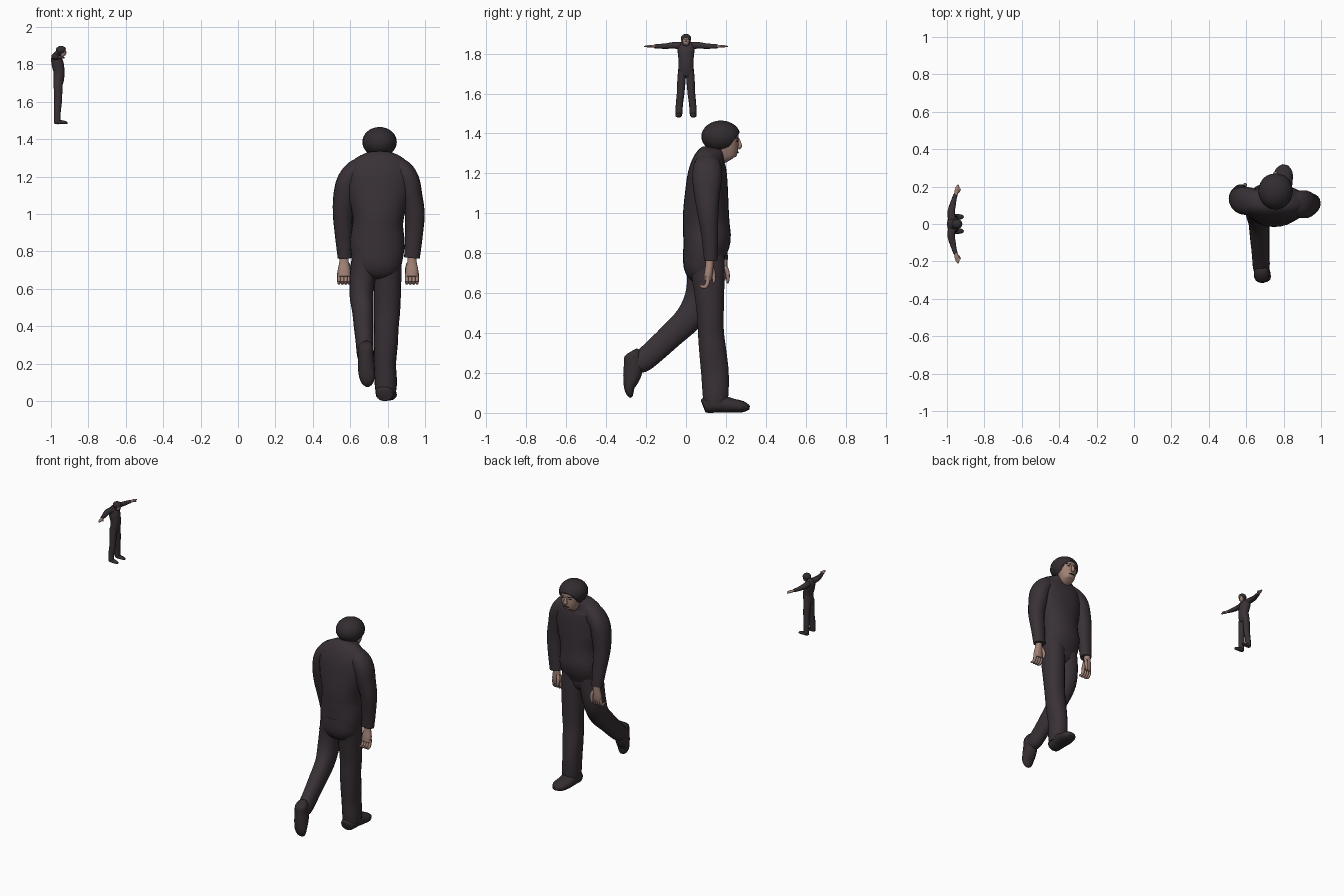
import bpy, bmesh, math
from mathutils import Vector, Matrix


def material(name, rgb):
    m = bpy.data.materials.new(name)
    m.diffuse_color = (*rgb, 1)
    return m


CLOTH = material("dark cloth", (0.040, 0.030, 0.036))
CAP = material("dark cap", (0.032, 0.025, 0.029))
SHOE = material("dark shoe", (0.034, 0.026, 0.030))
SKIN = material("skin", (0.36, 0.225, 0.185))
ID = Matrix.Identity(4)


def finish(name, bm, mat, M=ID):
    bmesh.ops.recalc_face_normals(bm, faces=bm.faces[:])
    bm.transform(M)
    me = bpy.data.meshes.new(name)
    bm.to_mesh(me)
    bm.free()
    me.materials.append(mat)
    for p in me.polygons:
        p.use_smooth = True
    me.set_sharp_from_angle(angle=math.radians(50))
    ob = bpy.data.objects.new(name, me)
    bpy.context.collection.objects.link(ob)
    return ob


def spline(rings, sub):
    """Catmull-Rom interpolation of (x, y, z, ra, rb) rings."""
    r = [Vector(p) for p in rings]
    out = []
    for i in range(len(r) - 1):
        a, b, c, d = r[max(i - 1, 0)], r[i], r[i + 1], r[min(i + 2, len(r) - 1)]
        for k in range(sub):
            t = k / sub
            out.append(0.5 * (2 * b + (c - a) * t + (2 * a - 5 * b + 4 * c - d) * t * t
                              + (3 * b - a - 3 * c + d) * t ** 3))
    return out + [r[-1]]


def tube(name, mat, rings, side=(1, 0, 0), M=ID, seg=18, sub=3, power=2.2):
    """Loft of rounded sections along a path; ra lies along side."""
    rs = spline(rings, sub)
    pts = [Vector(p[:3]) for p in rs]
    bm = bmesh.new()
    loops = []
    for i, p in enumerate(rs):
        t = (pts[min(i + 1, len(pts) - 1)] - pts[max(i - 1, 0)]).normalized()
        u = Vector(side)
        u = (u - t * u.dot(t)).normalized()
        v = t.cross(u)
        loop = []
        for k in range(seg):
            a = 2 * math.pi * k / seg
            c, s = math.cos(a), math.sin(a)
            c = math.copysign(abs(c) ** (2 / power), c)
            s = math.copysign(abs(s) ** (2 / power), s)
            loop.append(bm.verts.new(pts[i] + u * c * p[3] + v * s * p[4]))
        loops.append(loop)
    for a, b in zip(loops, loops[1:]):
        for k in range(seg):
            bm.faces.new((a[k], a[(k + 1) % seg], b[(k + 1) % seg], b[k]))
    bm.faces.new(loops[0])
    bm.faces.new(loops[-1])
    return finish(name, bm, mat, M)


def ball(name, mat, centre, radii, M=ID, cut=None):
    bm = bmesh.new()
    bmesh.ops.create_uvsphere(bm, u_segments=24, v_segments=16, radius=1)
    bm.transform(Matrix.Translation(centre) @ Matrix.Diagonal((*radii, 1)))
    if cut:
        res = bmesh.ops.bisect_plane(bm, geom=bm.verts[:] + bm.edges[:] + bm.faces[:],
                                     plane_co=cut[0], plane_no=cut[1], clear_outer=True)
        edges = [e for e in res["geom_cut"] if isinstance(e, bmesh.types.BMEdge)]
        bmesh.ops.holes_fill(bm, edges=edges)
    return finish(name, bm, mat, M)


def head(prefix, M):
    # cap opened by a slanted plane, with the face emerging from it
    ball(prefix + "_cap", CAP, (0, 0, 0), (0.092, 0.098, 0.08), M,
         cut=((0, 0.018, -0.08), (0, 0.105, -0.08)))
    tube(prefix + "_face", SKIN, [(0, .04, -.122, .018, .022), (0, .035, -.110, .040, .043),
         (0, .030, -.075, .055, .057), (0, .025, -.035, .065, .063),
         (0, .020, .015, .066, .066), (0, .01, .045, .04, .05)], M=M)
    tube(prefix + "_nose", SKIN, [(0, .085, -.012, .007, .007), (0, .092, -.035, .010, .011),
         (0, .093, -.052, .014, .012), (0, .086, -.060, .006, .006)], M=M, seg=10)
    tube(prefix + "_mouth", CAP, [(-.02, .083, -.080, .003, .004), (0, .086, -.079, .003, .005),
         (.02, .083, -.080, .003, .004)], side=(0, 0, 1), M=M, seg=8)
    for s in (-1, 1):
        ball(prefix + "_eye", CAP, (s * .028, .081, -.022), (.012, .005, .005), M)
        tube(prefix + "_brow", CAP, [(s * .013, .086, -.008, .004, .004),
             (s * .045, .073, -.008, .003, .004)], side=(0, 0, 1), M=M, seg=8)


# ---- large walking figure ----
head("walker", Matrix.Translation((.757, .175, 1.385)))
tube("walker_collar", CLOTH, [(.757, .12, 1.23, .08, .07), (.757, .145, 1.29, .062, .056),
     (.757, .16, 1.335, .055, .05)])
tube("walker_jacket", CLOTH, [(.745, .080, .73, .13, .088), (.745, .092, .80, .143, .107),
     (.745, .105, .87, .145, .119), (.747, .102, .94, .136, .117), (.75, .100, 1.0, .14, .115),
     (.752, .103, 1.1, .165, .108), (.755, .108, 1.2, .175, .098), (.757, .12, 1.27, .155, .08),
     (.757, .14, 1.31, .09, .058), (.757, .145, 1.325, .06, .045)], seg=28)
tube("walker_pelvis", CLOTH, [(.743, .085, .82, .13, .10), (.741, .085, .74, .134, .098),
     (.738, .09, .69, .11, .08), (.735, .095, .665, .05, .05)], seg=24)

# sleeves
tube("walker_right_sleeve", CLOTH, [(.83, .11, 1.275, .04, .05), (.875, .108, 1.235, .058, .07),
     (.912, .105, 1.18, .058, .075), (.927, .105, 1.1, .058, .066), (.945, .11, 1.0, .053, .053),
     (.94, .12, .88, .047, .042), (.93, .124, .765, .042, .034)])
tube("walker_left_sleeve", CLOTH, [(.685, .12, 1.275, .04, .05), (.635, .12, 1.235, .058, .07),
     (.588, .125, 1.18, .058, .075), (.57, .13, 1.1, .060, .068), (.56, .14, 1.0, .053, .055),
     (.565, .16, .88, .046, .042), (.570, .178, .765, .037, .034)])


# hands: palm, four curled fingers and a thumb
def hand(prefix, x, y, s):
    tube(prefix + "_palm", SKIN, [(x, y, .79, .022, .02), (x, y, .745, .025, .02),
         (x, y - .005, .70, .034, .022), (x, y - .01, .665, .032, .02)], seg=14)
    for i in range(4):
        fx = x - .027 + i * .018
        tube(prefix + "_finger", SKIN, [(fx, y - .008, .685, .010, .012),
             (fx, y - .010, .652, .010, .011), (fx, y - .022, .632, .009, .010),
             (fx, y - .040, .634, .008, .008), (fx, y - .048, .640, .004, .004)], seg=8)
    tube(prefix + "_thumb", SKIN, [(x + s * .02, y + .01, .735, .01, .01),
         (x + s * .027, y + .020, .70, .011, .011), (x + s * .024, y + .022, .665, .008, .008),
         (x + s * .02, y + .020, .65, .004, .004)], seg=8)


hand("walker_right_hand", .93, .118, -1)
hand("walker_left_hand", .567, .188, 1)

# standing leg and shoe
tube("walker_standing_leg", CLOTH, [(.798, .10, .80, .072, .095), (.80, .11, .7, .074, .085),
     (.798, .122, .5, .07, .068), (.793, .125, .4, .066, .066), (.79, .135, .3, .064, .069),
     (.787, .145, .2, .058, .070), (.79, .148, .1, .060, .066), (.79, .147, .045, .054, .060)])
tube("walker_standing_shoe", SHOE, [(.785, .085, .038, .03, .028), (.785, .1, .041, .046, .041),
     (.788, .17, .046, .052, .045), (.793, .23, .037, .055, .036), (.803, .285, .031, .046, .028),
     (.81, .315, .027, .018, .012)])

# trailing leg and lifted shoe
tube("walker_trailing_leg", CLOTH, [(.685, .09, .80, .072, .095), (.668, .09, .68, .070, .085),
     (.66, .07, .57, .064, .080), (.668, .015, .475, .057, .071), (.672, -.07, .392, .052, .064),
     (.677, -.16, .308, .047, .060), (.68, -.215, .262, .046, .058),
     (.68, -.245, .245, .042, .050)])
tube("walker_trailing_shoe", SHOE, [(.682, -.272, .308, .026, .03), (.683, -.265, .29, .040, .045),
     (.684, -.262, .24, .043, .050), (.686, -.272, .18, .045, .044), (.69, -.284, .13, .042, .028),
     (.692, -.280, .095, .03, .018), (.692, -.272, .08, .012, .008)])

# ---- small figure with spread arms, facing +x ----
SIDE = (0, 1, 0)
head("small", Matrix.Translation((-.946, 0, 1.876)) @ Matrix.Rotation(-math.pi / 2, 4, "Z")
     @ Matrix.Scale(.285, 4))
tube("small_collar", CLOTH, [(-.963, 0, 1.835, .022, .018), (-.955, 0, 1.864, .015, .014)], SIDE)
tube("small_jacket", CLOTH, [(-.962, 0, 1.69, .037, .024), (-.959, 0, 1.72, .039, .029),
     (-.957, 0, 1.76, .037, .030), (-.964, 0, 1.80, .041, .033), (-.971, 0, 1.835, .043, .028),
     (-.966, 0, 1.857, .026, .018), (-.96, 0, 1.864, .013, .012)], SIDE)
for s, tag in ((1, "left"), (-1, "right")):
    n = "small_" + tag
    tube(n + "_leg", CLOTH, [(-.962, s * .018, 1.72, .020, .024), (-.962, s * .022, 1.68, .021, .024),
         (-.962, s * .027, 1.60, .019, .021), (-.966, s * .033, 1.55, .018, .019),
         (-.967, s * .036, 1.494, .017, .018)], SIDE, seg=14)
    tube(n + "_shoe", SHOE, [(-.984, s * .036, 1.492, .008, .008), (-.97, s * .036, 1.493, .015, .013),
         (-.945, s * .037, 1.491, .016, .011), (-.92, s * .038, 1.488, .012, .008),
         (-.911, s * .038, 1.486, .004, .004)], SIDE, seg=12)
    tube(n + "_sleeve", CLOTH, [(-.972, s * .025, 1.840, .022, .019), (-.978, s * .06, 1.842, .020, .017),
         (-.970, s * .10, 1.838, .017, .014), (-.961, s * .135, 1.837, .013, .012),
         (-.954, s * .158, 1.837, .011, .010)], seg=14)
    tube(n + "_hand", SKIN, [(-.954, s * .153, 1.837, .008, .007), (-.948, s * .175, 1.837, .012, .007),
         (-.943, s * .195, 1.837, .010, .005), (-.940, s * .21, 1.836, .004, .003)], seg=10)
    tube(n + "_thumb", SKIN, [(-.941, s * .168, 1.837, .005, .005), (-.931, s * .180, 1.836, .004, .004),
         (-.928, s * .188, 1.835, .002, .002)], SIDE, seg=8)
